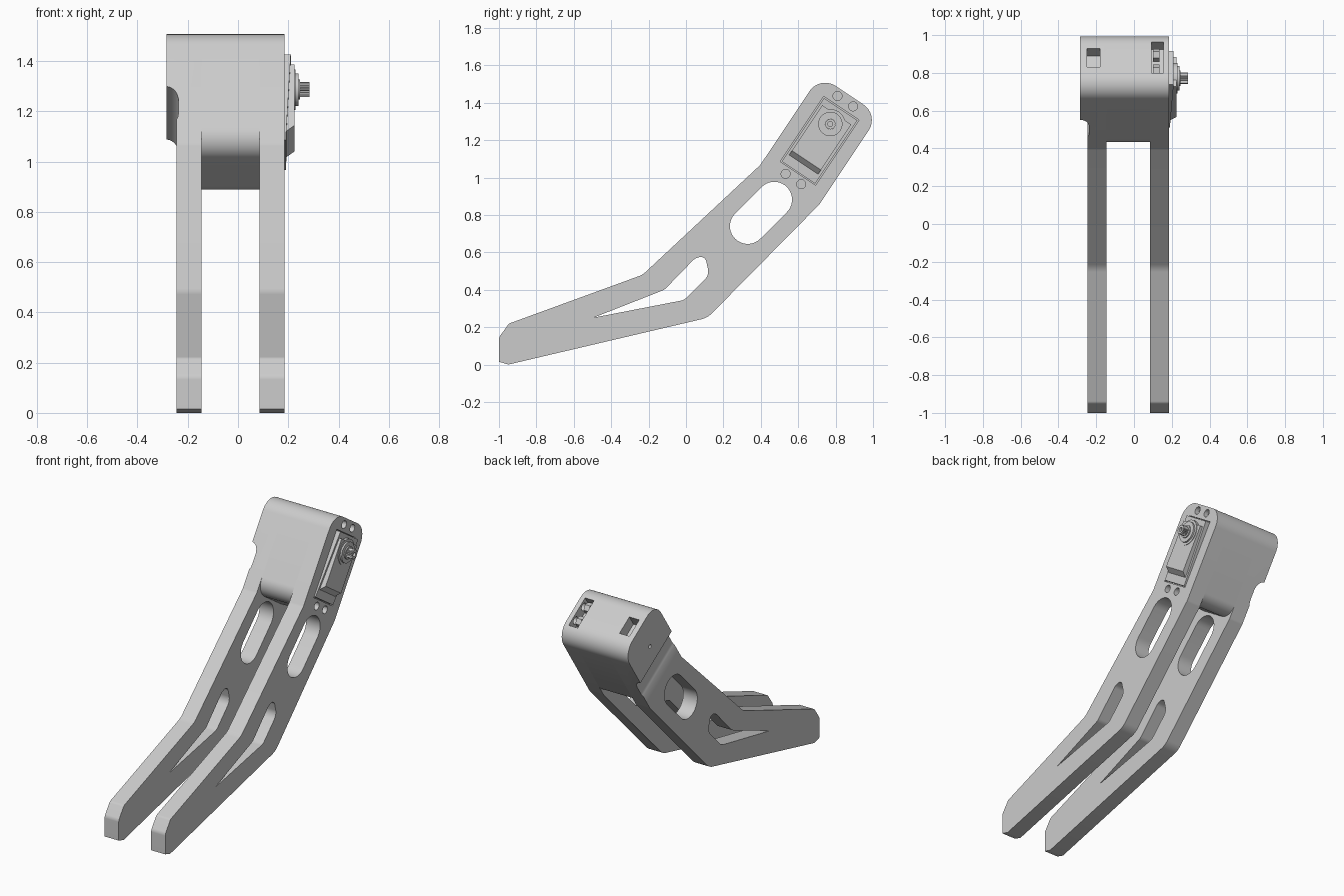
import bpy, bmesh, math
from mathutils import Vector

if bpy.data.objects.get("Cube"):
    bpy.data.objects.remove(bpy.data.objects["Cube"], do_unlink=True)

grey = bpy.data.materials.new("light_grey")
grey.use_nodes = True
grey.diffuse_color = (0.6, 0.6, 0.6, 1)
grey.node_tree.nodes["Principled BSDF"].inputs["Base Color"].default_value = grey.diffuse_color

# Tilted head frame: u runs up the arm, v runs across it toward the back
ORIGIN, U, V = Vector((0.397, 1.067)), Vector((0.555, 0.832)), Vector((0.832, -0.555))
WIDTH, TOP = 0.38, 0.575


def head(u, v):
    return ORIGIN + U * u + V * v


def side_map(a, b, d):          # y, z profile pushed along x
    return (d, a, b)


def head_map(a, b, d):          # u, v profile pushed along x
    return (d, *head(a, b))


def across_map(a, b, d):        # x, u profile pushed along v
    return (a, *head(b, d))


def rounded(corners, steps=10):
    """Polygon from (a, b, radius) corners with circular fillets."""
    out = []
    for i, (a, b, r) in enumerate(corners):
        p = Vector((a, b))
        if r == 0:
            out.append(p)
            continue
        d1 = (Vector(corners[i - 1][:2]) - p).normalized()
        d2 = (Vector(corners[(i + 1) % len(corners)][:2]) - p).normalized()
        half = d1.angle(d2) / 2
        c = p + (d1 + d2).normalized() * (r / math.sin(half))
        t = r / math.tan(half)
        s, e = p + d1 * t - c, p + d2 * t - c
        # Blend the end directions, then push each back out to the radius
        out += [c + s.lerp(e, k / steps).normalized() * r for k in range(steps + 1)]
    return out


def rect(a0, a1, b0, b1):
    return [(a0, b0), (a1, b0), (a1, b1), (a0, b1)]


def circle(a, b, r, n=32, tooth=0):
    return [(a + (r - tooth * (k % 2)) * math.cos(math.tau * k / n),
             b + (r - tooth * (k % 2)) * math.sin(math.tau * k / n)) for k in range(n)]


def prism(name, pts, to3d, d0, d1):
    bm = bmesh.new()
    lo = [bm.verts.new(to3d(p[0], p[1], d0)) for p in pts]
    hi = [bm.verts.new(to3d(p[0], p[1], d1)) for p in pts]
    n = len(pts)
    bm.faces.new(lo)
    bm.faces.new(hi[::-1])
    for i in range(n):
        j = (i + 1) % n
        bm.faces.new((lo[i], hi[i], hi[j], lo[j]))
    bmesh.ops.recalc_face_normals(bm, faces=bm.faces)
    mesh = bpy.data.meshes.new(name)
    bm.to_mesh(mesh)
    bm.free()
    mesh.materials.append(grey)
    ob = bpy.data.objects.new(name, mesh)
    bpy.context.collection.objects.link(ob)
    return ob


def cut(targets, *cutters):
    for ob in targets:
        bpy.context.view_layer.objects.active = ob
        for c in cutters:
            c.hide_render = True
            m = ob.modifiers.new("cut", 'BOOLEAN')
            m.operation, m.solver, m.object = 'DIFFERENCE', 'EXACT', c
            bpy.ops.object.modifier_apply(modifier=m.name)
    for c in cutters:
        bpy.data.objects.remove(c, do_unlink=True)


# Two bent arms
knee_back = head(0, WIDTH)
top_back, top_front = head(TOP, WIDTH), head(TOP, 0)
outline = rounded([
    (-1, 0.015, 0), (-0.95, 0, 0), (0.115, 0.25, 0.12), (*knee_back, 0.06),
    (*top_back, 0.1), (*top_front, 0.1), (*ORIGIN, 0.06),
    (-0.232, 0.48, 0.12), (-0.947, 0.219, 0.03), (-1, 0.145, 0.04)])
right_arm = prism("right_arm", outline, side_map, -0.245, -0.145)
left_arm = prism("left_arm", outline, side_map, 0.085, 0.185)
arms = [right_arm, left_arm]

# Upper bridge block and raised side cap
bridge = prism("bridge_block", rounded([
    (0, 0, 0.095), (0, WIDTH, 0.085), (TOP, WIDTH, 0.1), (TOP, 0, 0.1)]),
    head_map, -0.145, 0.085)
cap = prism("side_cap", rounded([
    (0.2, 0, 0), (0.2, WIDTH, 0), (TOP, WIDTH, 0.1), (TOP, 0, 0.1)]),
    head_map, -0.285, -0.245)

# Openings through both arms
lower, upper = Vector((0.33, 0.74)), Vector((0.472, 0.882))
along = (upper - lower).normalized()
side = Vector((-along.y, along.x))
R = 0.095
slot_pts = [end + sign * R * (side * math.cos(t) + along * math.sin(t))
            for end, sign in ((upper, 1), (lower, -1))
            for t in [math.pi * k / 20 for k in range(21)]]
cut(arms,
    prism("slot_cutter", slot_pts, side_map, -0.5, 0.5),
    prism("drop_cutter", rounded([
        (-0.494, 0.251, 0), (-0.01, 0.345, 0.06), (0.125, 0.48, 0.06),
        (0.1, 0.585, 0.03), (0.045, 0.565, 0.05), (-0.115, 0.4, 0.06)]),
        side_map, -0.5, 0.5))

# Curved step below the cap
cut([cap, right_arm], prism("step_cutter", [
    (-0.4, 0.279), (-0.285, 0.279), (-0.268, 0.274), (-0.253, 0.262), (-0.243, 0.244),
    (-0.237, 0.22), (-0.237, 0.15), (-0.24, 0.13), (-0.246, 0.118), (-0.4, 0.118)],
    across_map, -0.1, 0.5))
cut([cap], prism("pin_cutter", circle(0.39, 0.19, 0.012), head_map, -0.3, -0.26))

# Nut pockets in the top face
cut([cap, right_arm], prism("pocket_cutter", rect(0.5, 0.7, 0.137, 0.257), head_map, -0.25, -0.18))
cut([left_arm], prism("pocket_cutter", rect(0.5, 0.7, 0.1, 0.3), head_map, 0.092, 0.155))

# Screw holes and motor recess
screws = [(u, v) for u in (0.036, 0.536) for v in (0.139, 0.239)]
cut([left_arm],
    *[prism("screw_cutter", circle(u, v, 0.024), head_map, 0.13, 0.3) for u, v in screws],
    prism("recess_cutter", rect(0.074, 0.493, 0.079, 0.306), head_map, 0.165, 0.3))
for u, v in screws[2:]:
    prism("nut", circle(u, v, 0.034, 6), head_map, 0.1, 0.135)

# Motor: tilted flange, body, stepped collar and toothed shaft
flange = prism("motor_flange", [(0.15, 0.08), (0.19, 0.08), (0.21, 0.487), (0.15, 0.487)],
               across_map, 0.085, 0.3)
body = prism("motor_body", [(0.15, 0.13), (0.192, 0.13), (0.225, 0.158), (0.225, 0.45), (0.15, 0.45)],
             across_map, 0.098, 0.285)
collars = [prism("motor_collar", circle(0.39, 0.19, r), head_map, 0.2, x)
           for r, x in ((0.08, 0.229), (0.065, 0.24), (0.04, 0.247))]
shaft = prism("toothed_shaft", circle(0.39, 0.19, 0.03, 40, 0.004), head_map, 0.22, 0.285)
cut([shaft], prism("bore_cutter", circle(0.39, 0.19, 0.013), head_map, 0.25, 0.3))

# Smooth the rounded faces, keep the edges sharp
bpy.ops.object.select_all(action='DESELECT')
for ob in arms + [bridge, cap, flange, body] + collars:
    ob.select_set(True)
    bpy.context.view_layer.objects.active = ob
bpy.ops.object.shade_smooth_by_angle(angle=math.radians(30))
